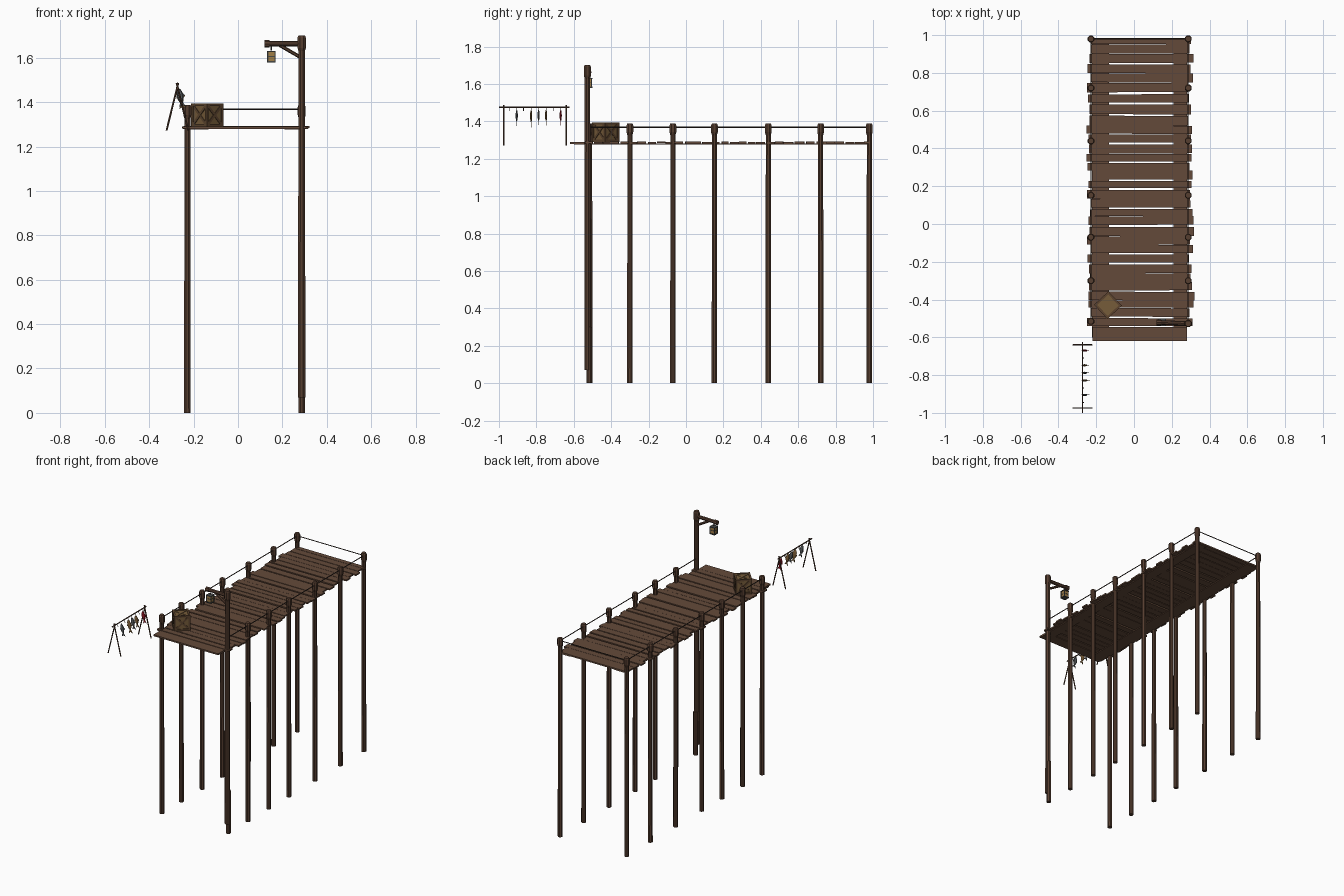
import bpy, bmesh, math, random
from mathutils import Vector, Matrix

if "Cube" in bpy.data.objects:
    bpy.data.objects.remove(bpy.data.objects["Cube"])

random.seed(7)

def mat(name, r, g, b):
    m = bpy.data.materials.new(name)
    lin = [((c / 255 + 0.055) / 1.055) ** 2.4 for c in (r, g, b)]
    m.diffuse_color = (*lin, 1)
    m.use_nodes = True
    m.node_tree.nodes["Principled BSDF"].inputs["Base Color"].default_value = m.diffuse_color
    return m

DECK = mat("deck_wood", 100, 74, 58)
POST = mat("post_wood", 86, 62, 48)
ROPE = mat("dark_rope", 58, 46, 40)
CRATE = mat("crate_panel", 118, 92, 58)
FRAME = mat("crate_frame", 92, 68, 46)
METAL = mat("lantern_metal", 70, 72, 70)
GLASS = mat("lantern_glass", 160, 125, 70)
GREY = mat("grey_fish", 88, 92, 94)
TAN = mat("tan_fish", 130, 98, 58)
RED = mat("red_fish", 150, 22, 36)

def finish(bm, name, m):
    bmesh.ops.recalc_face_normals(bm, faces=bm.faces)
    me = bpy.data.meshes.new(name)
    bm.to_mesh(me)
    bm.free()
    me.materials.append(m)
    ob = bpy.data.objects.new(name, me)
    bpy.context.collection.objects.link(ob)
    return ob

def box(name, m, loc, size, rot=None):
    bm = bmesh.new()
    mx = Matrix.Translation(loc) @ (rot or Matrix()) @ Matrix.Diagonal((*size, 1))
    bmesh.ops.create_cube(bm, size=1, matrix=mx)
    return finish(bm, name, m)

def lathe(name, m, x, y, prof, n=8):
    """Stack of rings (radius, z), capped at both ends."""
    bm = bmesh.new()
    rings = [[bm.verts.new((x + r * math.cos((i + .5) * math.tau / n),
                            y + r * math.sin((i + .5) * math.tau / n), z))
              for i in range(n)] for r, z in prof]
    for a, b in zip(rings, rings[1:]):
        for i in range(n):
            bm.faces.new((a[i], a[(i + 1) % n], b[(i + 1) % n], b[i]))
    bm.faces.new(rings[0])
    bm.faces.new(rings[-1])
    return finish(bm, name, m)

def rod(name, m, p, q, r, n=6, r2=None):
    p, q = Vector(p), Vector(q)
    d = q - p
    bm = bmesh.new()
    mx = Matrix.Translation((p + q) / 2) @ d.to_track_quat('Z', 'Y').to_matrix().to_4x4()
    bmesh.ops.create_cone(bm, cap_ends=True, segments=n, radius1=r,
                          radius2=r if r2 is None else r2, depth=d.length, matrix=mx)
    return finish(bm, name, m)

# deck planks with ragged ends and uneven gaps
box("front_plank", DECK, (0.03, -0.582, 1.285), (0.50, 0.076, 0.010))
y = -0.54
while y < 0.975:
    w = min(random.uniform(0.036, 0.052), 0.985 - y)
    x0, x1 = random.uniform(-0.255, -0.222), random.uniform(0.285, 0.322)
    rot = Matrix.Rotation(random.uniform(-.004, .004), 4, 'Z')
    box("deck_plank", DECK, ((x0 + x1) / 2, y + w / 2, 1.286 + random.uniform(-.002, .002)),
        (x1 - x0, w, 0.010), rot)
    y += w + random.choice((0.001, 0.003, 0.008, 0.011))
# flat stringers under the planks
for x, w in ((-0.178, 0.09), (0.245, 0.07)):
    box("stringer", DECK, (x, 0.19, 1.279), (w, 1.58, 0.006))

# posts with thicker heads, and the ropes between them
YS = (-0.515, -0.30, -0.07, 0.152, 0.44, 0.72, 0.98)
XL, XR = -0.228, 0.287
for x in (XL, XR):
    for yy in YS:
        if x == XR and yy == YS[0]:
            continue
        lathe("post", POST, x, yy, [(.016, 0), (.0145, 1.325), (.0195, 1.342),
                                    (.0195, 1.378), (.015, 1.388)])
    for a, b in zip(YS, YS[1:]):
        rod("side_rope", ROPE, (x, a, 1.368), (x, b, 1.368), .0032)
rod("back_rope", ROPE, (XL, .98, 1.368), (XR, .98, 1.368), .0032)

# lamp post, arm and brace
LY = -0.527
lathe("lamp_post", POST, XR, LY, [(.018, 0.07), (.016, 1.63), (.0205, 1.645),
                                  (.0205, 1.69), (.016, 1.70)])
lathe("lamp_post_foot", POST, XR, -0.517, [(.016, 0), (.016, 0.30)])
rod("lamp_arm", POST, (XR, LY, 1.663), (0.135, LY + .006, 1.663), .012, 8)
rod("arm_end", POST, (0.142, LY + .006, 1.663), (0.12, LY + .006, 1.663), .016, 8)
rod("arm_brace", POST, (0.285, LY, 1.60), (0.185, LY + .005, 1.658), .008, 6)

# hanging lantern
LX, LLY = 0.15, LY + .006
rod("lantern_hook", METAL, (LX, LLY, 1.632), (LX, LLY, 1.655), .003)
box("lantern_glass", GLASS, (LX, LLY, 1.605), (.031, .031, .046))
for z in (1.582, 1.628):
    box("lantern_plate", METAL, (LX, LLY, z), (.040, .040, .006))
box("lantern_band", METAL, (LX, LLY, 1.606), (.034, .034, .004))
for sx in (-1, 1):
    for sy in (-1, 1):
        box("lantern_bar", METAL, (LX + sx * .016, LLY + sy * .016, 1.605), (.005, .005, .046))

# crate: inner box, edge frame and crossed braces on five sides
C = Matrix.Translation((-0.138, -0.43, 1.342)) @ Matrix.Rotation(math.radians(43), 4, 'Z')
S = 0.104
h = S / 2 - .006
def crate_part(name, m, loc, size, rot=Matrix()):
    box(name, m, (C @ Vector(loc)), size, C.to_3x3().to_4x4() @ rot)
crate_part("crate_body", FRAME, (0, 0, 0), (S - .016,) * 3)
for axis in range(3):
    for s in (-1, 1):
        for t in (-1, 1):
            loc, size = [s * h, t * h], [.012, .012]
            loc.insert(axis, 0)
            size.insert(axis, S)
            crate_part("crate_edge", FRAME, loc, size)
sides = [Matrix()] + [Matrix.Rotation(i * math.pi / 2, 4, 'Z') @ Matrix.Rotation(math.pi / 2, 4, 'X')
                      for i in range(4)]
for f in sides:
    crate_part("crate_panel", CRATE, f @ Vector((0, 0, S / 2 - .007)), (.082, .082, .004), f)
    for a in (45, -45):
        crate_part("crate_brace", CRATE if f == sides[0] else FRAME,
                   f @ Vector((0, 0, S / 2 - .004 + a * .00001)), (.112, .012, .004),
                   f @ Matrix.Rotation(math.radians(a), 4, 'Z'))

# drying rack: pole on two pairs of splayed legs
RX, RZ = -0.273, 1.475
rod("rack_pole", POST, (RX, -1.0, RZ), (RX, -0.624, RZ), .004)
for yy in (-0.974, -0.64):
    for s in (-1, 1):
        rod("rack_leg", POST, (RX + s * .049, yy, 1.272), (RX - s * .004, yy, 1.487), .0042)

# fish hung from the pole, flat across y, with tails below
def fish(yy, m, k):
    x, top = RX + .009, 1.462
    rod("fish_string", ROPE, (RX, yy, RZ), (x - .004, yy, top - .004), .0018, 4)
    rot = Matrix.Rotation(math.radians(-12), 4, 'Y')
    base = Matrix.Translation((x - .004, yy, top)) @ rot
    bm = bmesh.new()
    bmesh.ops.create_uvsphere(bm, u_segments=8, v_segments=6, radius=1,
        matrix=base @ Matrix.Translation((0, 0, -.032 * k)) @ Matrix.Diagonal((.014 * k, .006, .032 * k, 1)))
    for pts in ([(-.002, -.056), (.002, -.056), (.014, -.086), (0, -.077), (-.014, -.086)],
                [(.010, -.018), (.021, -.034), (.010, -.046)],
                [(-.010, -.024), (-.018, -.038), (-.010, -.042)]):
        f = bm.faces.new([bm.verts.new(base @ Vector((a * k, -.0012, b * k))) for a, b in pts])
        ext = bmesh.ops.extrude_face_region(bm, geom=[f], use_keep_orig=True)
        bmesh.ops.translate(bm, vec=(0, .0024, 0),
                            verts=[v for v in ext['geom'] if isinstance(v, bmesh.types.BMVert)])
    finish(bm, "hanging_fish", m)

for yy, m, k in ((-.905, GREY, 1.0), (-.828, TAN, 1.08), (-.788, GREY, .95),
                 (-.748, TAN, .98), (-.67, RED, .98)):
    fish(yy, m, k)
# empty hooks
for yy in (-.945, -.868, -.71):
    rod("empty_hook", ROPE, (RX, yy, RZ), (RX + .008, yy, 1.455), .0022, 4)
